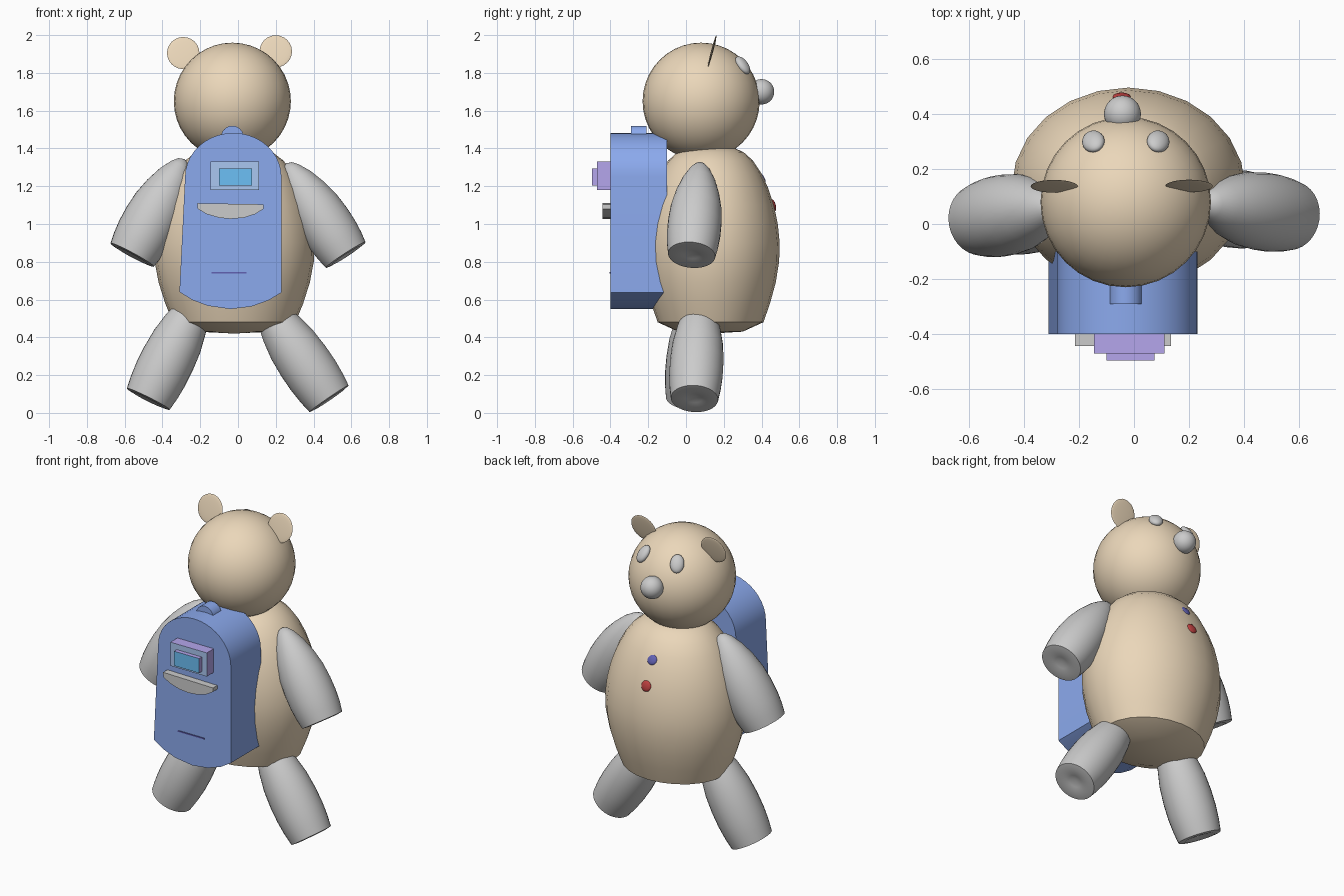
import bpy, bmesh, math
from mathutils import Vector, Matrix

if "Cube" in bpy.data.objects:
    bpy.data.objects.remove(bpy.data.objects["Cube"])


def mat(name, r, g, b):
    m = bpy.data.materials.new(name)
    m.diffuse_color = (r, g, b, 1)
    m.use_nodes = True
    m.node_tree.nodes["Principled BSDF"].inputs["Base Color"].default_value = m.diffuse_color
    return m


FUR = mat("fur", 0.83, 0.68, 0.49)
BLUE = mat("bag_blue", 0.26, 0.40, 0.85)
PURPLE = mat("panel_purple", 0.46, 0.38, 0.84)
PANEL = mat("panel_blue", 0.40, 0.57, 0.88)
SCREEN = mat("screen_blue", 0.15, 0.53, 0.92)
RED = mat("button_red", 0.50, 0.05, 0.05)
NAVY = mat("navy", 0.12, 0.12, 0.45)


def finish(name, bm, mats=(), smooth=True):
    bmesh.ops.recalc_face_normals(bm, faces=bm.faces)
    me = bpy.data.meshes.new(name)
    bm.to_mesh(me)
    bm.free()
    for m in mats:
        me.materials.append(m)
    ob = bpy.data.objects.new(name, me)
    bpy.context.collection.objects.link(ob)
    if smooth:
        bpy.ops.object.select_all(action='DESELECT')
        ob.select_set(True)
        bpy.context.view_layer.objects.active = ob
        bpy.ops.object.shade_smooth_by_angle(angle=math.radians(35))
    return ob


def ball(name, loc, scale, mats=(), normal=None, seg=32, rings=20):
    """Ellipsoid; its local z is turned to the given normal."""
    bm = bmesh.new()
    bmesh.ops.create_uvsphere(bm, u_segments=seg, v_segments=rings, radius=1)
    rot = Vector(normal).to_track_quat('Z', 'Y').to_matrix().to_4x4() if normal else Matrix()
    bm.transform(Matrix.Translation(loc) @ rot @ Matrix.Diagonal((*scale, 1)))
    return finish(name, bm, mats)


def lathe(name, profile, matrix, mats=(), seg=32):
    """Revolve (radius, height) points around local z."""
    bm = bmesh.new()
    verts = [bm.verts.new((r, 0, h)) for r, h in profile]
    edges = [bm.edges.new(p) for p in zip(verts, verts[1:])]
    bmesh.ops.spin(bm, geom=verts + edges, cent=(0, 0, 0), axis=(0, 0, 1),
                   angle=2 * math.pi, steps=seg)
    bmesh.ops.remove_doubles(bm, verts=bm.verts, dist=1e-4)
    bm.transform(matrix)
    return finish(name, bm, mats)


def slab(name, outline, y0, y1, mats=()):
    """Extrude an (x, z) outline along y; a second material colours the front."""
    bm = bmesh.new()
    face = bm.faces.new([bm.verts.new((x, y0, z)) for x, z in outline])
    face.material_index = len(mats) - 1 if mats else 0
    res = bmesh.ops.extrude_face_region(bm, geom=[face], use_keep_orig=True)
    top = [v for v in res["geom"] if isinstance(v, bmesh.types.BMVert)]
    bmesh.ops.translate(bm, verts=top, vec=(0, y1 - y0, 0))
    for f in bm.faces:
        if any(v.co.y > y0 + 1e-5 for v in f.verts):
            f.material_index = 0
    return finish(name, bm, mats)


def rect(x0, x1, z0, z1):
    return [(x0, z0), (x1, z0), (x1, z1), (x0, z1)]


# Torso: egg with a shallow base cap
torso = [(0, 0.42), (0.17, 0.43), (0.28, 0.48), (0.315, 0.58), (0.345, 0.69), (0.363, 0.80),
         (0.366, 0.90), (0.356, 1.0), (0.335, 1.1), (0.305, 1.19), (0.268, 1.27),
         (0.225, 1.335), (0.175, 1.38), (0.12, 1.405), (0, 1.41)]
lathe("torso", torso, Matrix.Translation((-0.02, 0.13, 0)) @ Matrix.Diagonal((1.16, 1, 1, 1)), [FUR], 24)

# Head, nose, eyes, ears
head = Vector((-0.03, 0.08, 1.65))
ball("head", head, (0.31, 0.31, 0.31), [FUR])
ball("nose", (-0.042, 0.40, 1.70), (0.067, 0.067, 0.067))
for side, sx in (("left", -1), ("right", 1)):
    d = Vector((sx * 0.118, 0.22, 0.19))
    ball(side + "_eye", head + d, (0.041, 0.056, 0.026), normal=d, seg=24, rings=14)
    ear = (-0.29, 0.137, 1.905) if sx < 0 else (0.2, 0.138, 1.914)
    ball(side + "_ear", ear, (0.086, 0.088, 0.006), [FUR], normal=(0, -0.966, 0.256), seg=24, rings=12)

# Limbs: tapered sleeves with a dimpled flat end
limb = [(0, 0.012), (0.04, 0.002), (0.09, -0.004), (0.123, 0), (0.133, 0.06), (0.139, 0.13),
        (0.139, 0.21), (0.132, 0.30), (0.113, 0.39), (0.085, 0.475), (0.052, 0.54),
        (0.027, 0.57), (0, 0.58)]
limbs = {"left_arm": ((-0.56, 0.015, 0.836), (0.476, 0.09, 0.88), 1.06, 1.0),
         "right_arm": ((0.57, 0.03, 0.836), (-0.545, 0.08, 0.84), 1.02, 1.0),
         "left_leg": ((-0.475, 0.02, 0.073), (0.447, 0.08, 0.894), 1.03, 1.15),
         "right_leg": ((0.482, 0.045, 0.075), (-0.564, 0.05, 0.825), 1.02, 1.15)}
for name, (base, axis, w, l) in limbs.items():
    rot = Vector(axis).to_track_quat('Z', 'Y').to_matrix().to_4x4()
    lathe(name, limb, Matrix.Translation(base) @ rot @ Matrix.Diagonal((w, w, l, 1)))

# Buttons on the chest
ball("upper_button", (-0.045, 0.402, 1.245), (0.033, 0.033, 0.012), [NAVY], normal=(0, 0.85, 0.5), seg=20, rings=8)
ball("lower_button", (-0.045, 0.463, 1.10), (0.033, 0.033, 0.012), [RED], normal=(0, 0.95, 0.28), seg=20, rings=8)

# Backpack body with arched top and bowed base
arch = [(-0.025 + 0.255 * math.cos(a), 1.25 + 0.232 * math.sin(a))
        for a in (math.pi * i / 20 for i in range(21))]
base = [(-0.31, 0.64), (-0.24, 0.597), (-0.16, 0.567), (-0.04, 0.55),
        (0.07, 0.563), (0.16, 0.595), (0.23, 0.637)]
slab("backpack", arch + base, -0.40, -0.10, [BLUE])

# Carry handle
slab("handle", [(-0.03 + 0.06 * math.cos(a), 1.46 + 0.06 * math.sin(a))
                for a in (math.tau * i / 24 for i in range(24))], -0.29, -0.21, [BLUE])

# Window panel, screen, pocket flap and zip line on the outer face
slab("panel", rect(-0.145, 0.11, 1.18, 1.33), -0.47, -0.39, [PURPLE, PANEL])
slab("screen", rect(-0.10, 0.075, 1.203, 1.295), -0.497, -0.46, [PURPLE, SCREEN])
slab("pocket_flap", [(-0.215, 1.11), (-0.213, 1.08), (-0.165, 1.052), (-0.10, 1.033), (-0.04, 1.027),
                     (0.03, 1.033), (0.09, 1.052), (0.135, 1.08), (0.135, 1.104)], -0.443, -0.39)
slab("zip_line", rect(-0.14, 0.045, 0.738, 0.746), -0.404, -0.39, [NAVY])
